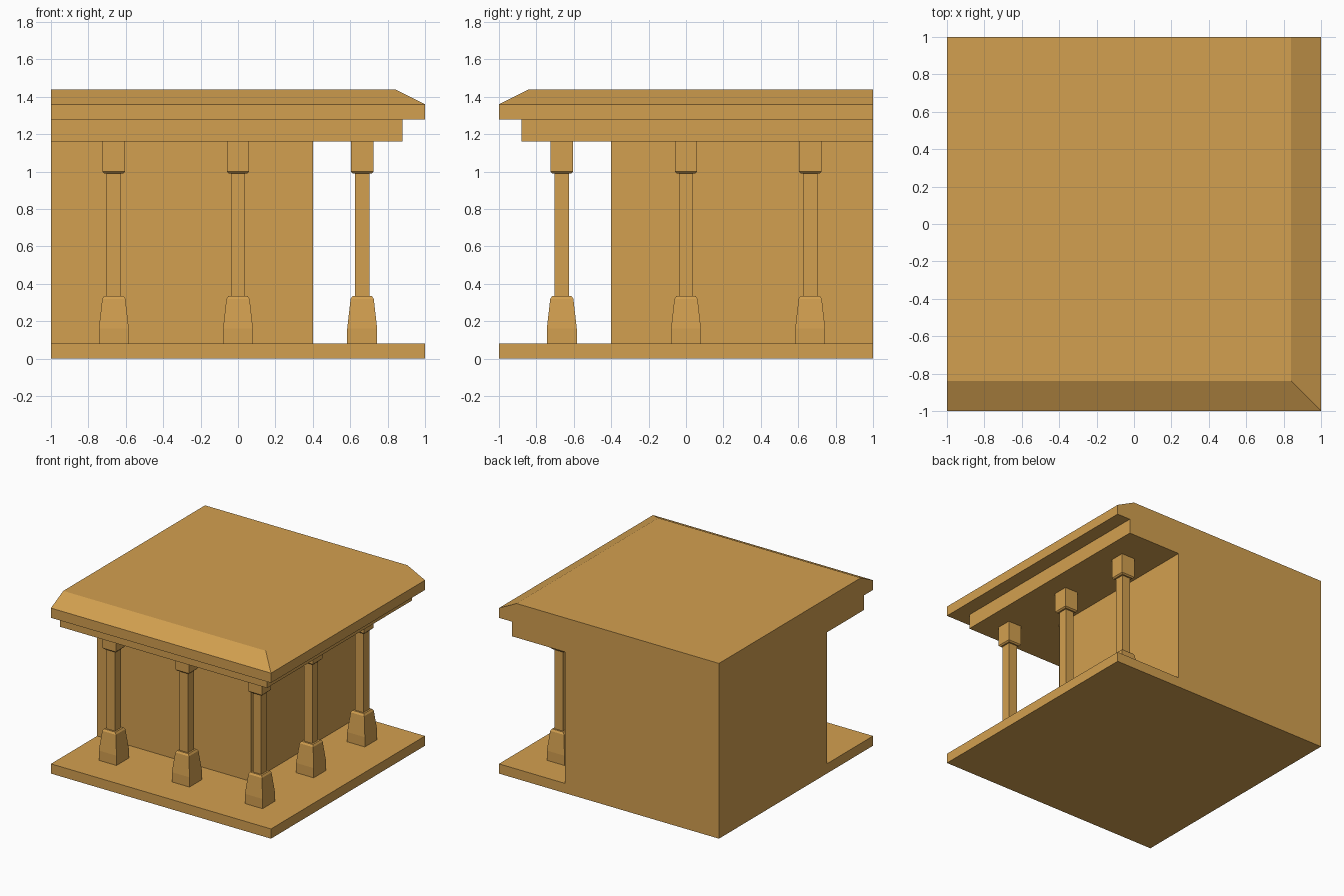
import bpy, bmesh

if "Cube" in bpy.data.objects:
    bpy.data.objects.remove(bpy.data.objects["Cube"])

mat = bpy.data.materials.new("ochre")
mat.diffuse_color = (0.65, 0.35, 0.08, 1)
mat.use_nodes = True
mat.node_tree.nodes["Principled BSDF"].inputs["Base Color"].default_value = mat.diffuse_color


def finish(name, bm):
    bmesh.ops.recalc_face_normals(bm, faces=bm.faces)
    mesh = bpy.data.meshes.new(name)
    bm.to_mesh(mesh)
    bm.free()
    mesh.materials.append(mat)
    obj = bpy.data.objects.new(name, mesh)
    bpy.context.collection.objects.link(obj)
    return obj


# Corner building: slab, wall block, beam and bevelled roof as one closed shell.
# Each profile point (reach, z) runs along the front and right sides.
def corner_shell(name, profile):
    bm = bmesh.new()
    rows = [[bm.verts.new(c) for c in ((-1, -r, z), (r, -r, z), (r, 1, z))]
            for r, z in profile]
    low = bm.verts.new((-1, 1, profile[0][1]))
    high = bm.verts.new((-1, 1, profile[-1][1]))
    for a, b in zip(rows, rows[1:]):
        for i in range(2):
            bm.faces.new((a[i], a[i + 1], b[i + 1], b[i]))
    bm.faces.new(rows[0] + [low])
    bm.faces.new(rows[-1] + [high])
    for i in (0, 2):  # flat left and back sides
        bm.faces.new([row[i] for row in rows] + [high, low])
    return finish(name, bm)


# Square column: stacked square rings of (half width, z)
def column(name, x, y, profile):
    bm = bmesh.new()
    rings = [[bm.verts.new((x + sx * h, y + sy * h, z))
              for sx, sy in ((-1, -1), (1, -1), (1, 1), (-1, 1))]
             for h, z in profile]
    for a, b in zip(rings, rings[1:]):
        for i in range(4):
            j = (i + 1) % 4
            bm.faces.new((a[i], a[j], b[j], b[i]))
    bm.faces.new(rings[0])
    bm.faces.new(rings[-1])
    return finish(name, bm)


corner_shell("corner_building", [
    (1, 0), (1, 0.08),            # floor slab
    (0.4, 0.08), (0.4, 1.16),     # wall block
    (0.88, 1.16), (0.88, 1.28),   # beam
    (1, 1.28), (1, 1.36),         # eave
    (0.84, 1.44)])                # roof bevel

COLUMN = [
    (0.08, 0.08), (0.08, 0.16), (0.062, 0.32), (0.052, 0.335),  # foot
    (0.038, 0.335), (0.038, 0.99),                              # shaft
    (0.05, 0.99), (0.06, 1.0), (0.06, 1.16)]                    # capital

# Columns along the front and right edges, sharing the corner one
P = 0.664
for i, (x, y) in enumerate([(-P, -P), (0, -P), (P, -P), (P, 0), (P, P)]):
    column(f"column_{i + 1}", x, y, COLUMN)
